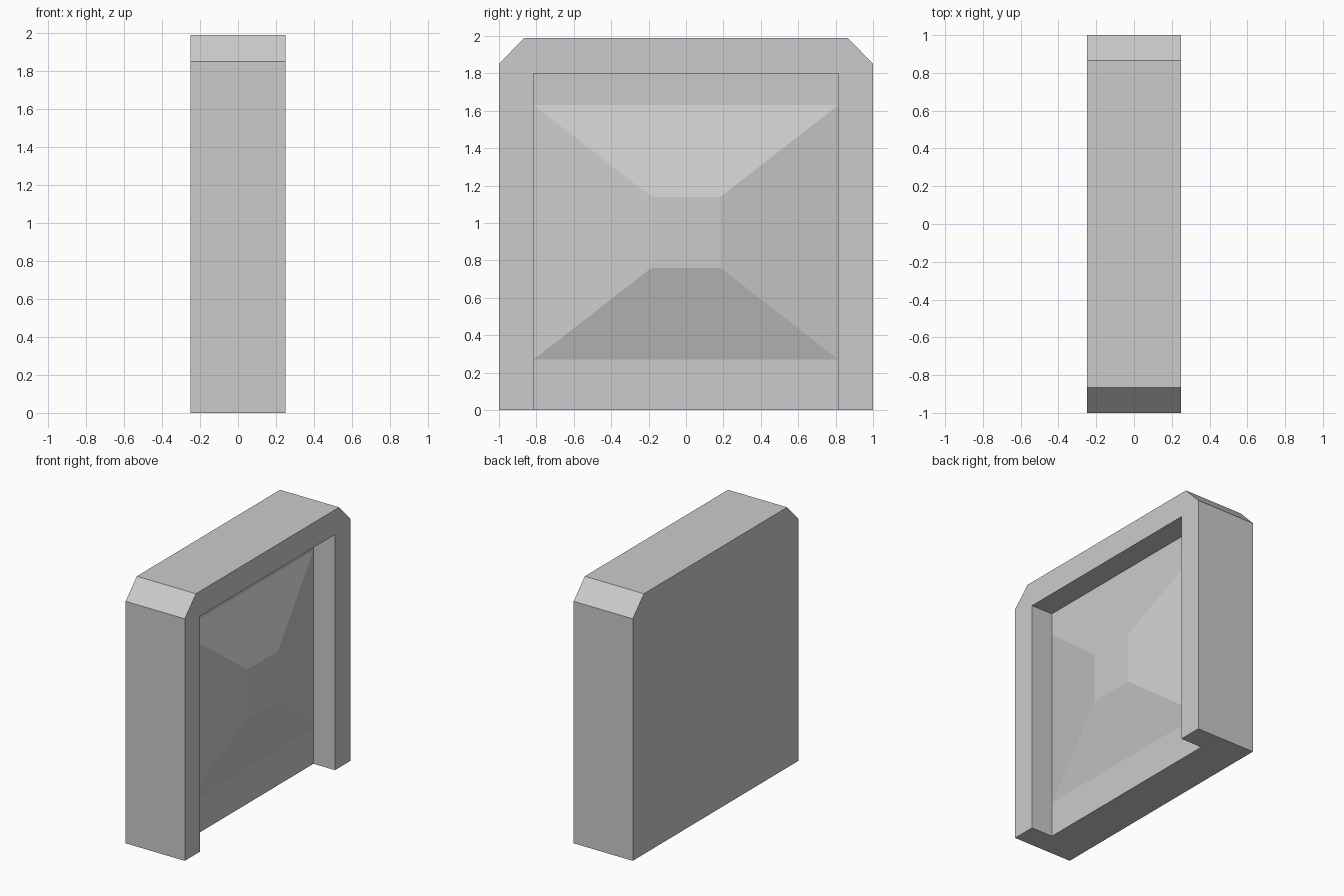
import bpy, bmesh
from mathutils import Vector

if "Cube" in bpy.data.objects:
    bpy.data.objects.remove(bpy.data.objects["Cube"])


def make_object(name, bm):
    bmesh.ops.recalc_face_normals(bm, faces=bm.faces)
    mesh = bpy.data.meshes.new(name)
    bm.to_mesh(mesh)
    bm.free()
    obj = bpy.data.objects.new(name, mesh)
    bpy.context.collection.objects.link(obj)
    return obj


def extrude_x(profile, x0, x1):
    """Solid from a (y, z) profile, running from x0 to x1."""
    bm = bmesh.new()
    face = bm.faces.new([bm.verts.new((x0, y, z)) for y, z in profile])
    new = bmesh.ops.extrude_face_region(bm, geom=[face], use_keep_orig=True)["geom"]
    verts = [v for v in new if isinstance(v, bmesh.types.BMVert)]
    bmesh.ops.translate(bm, verts=verts, vec=(x1 - x0, 0, 0))
    bmesh.ops.recalc_face_normals(bm, faces=bm.faces)
    return bm


# Slab with chamfered top corners
half = [(1, 0), (1, 1.85), (0.865, 1.99)]
slab = make_object("door_slab", extrude_x(
    half + [(-y, z) for y, z in reversed(half)], -0.25, 0.25))

# Recess cutter, open at the bottom, its floor dented to leave a raised panel
FLOOR, PANEL = 0.068, 0.208
bm = extrude_x([(0.815, -0.2), (0.815, 1.8), (-0.815, 1.8), (-0.815, -0.2)], FLOOR, 0.4)
for z in (0.27, 1.63):
    bmesh.ops.bisect_plane(bm, geom=bm.verts[:] + bm.edges[:] + bm.faces[:],
                           plane_co=(0, 0, z), plane_no=(0, 0, 1))
panel = min(bm.faces, key=lambda f: (f.calc_center_median() - Vector((FLOOR, 0, 0.95))).length)
bmesh.ops.inset_individual(bm, faces=[panel], thickness=0.1)
for v in panel.verts:
    v.co = (PANEL, 0.185 if v.co.y > 0 else -0.185, 1.14 if v.co.z > 0.95 else 0.76)
cutter = make_object("recess_cutter", bm)
cutter.hide_render = True

# Carve the recess and drop the cutter
mod = slab.modifiers.new("recess", "BOOLEAN")
mod.operation = "DIFFERENCE"
mod.solver = "EXACT"
mod.object = cutter
bpy.context.view_layer.objects.active = slab
bpy.ops.object.modifier_apply(modifier=mod.name)
bpy.data.objects.remove(cutter)
